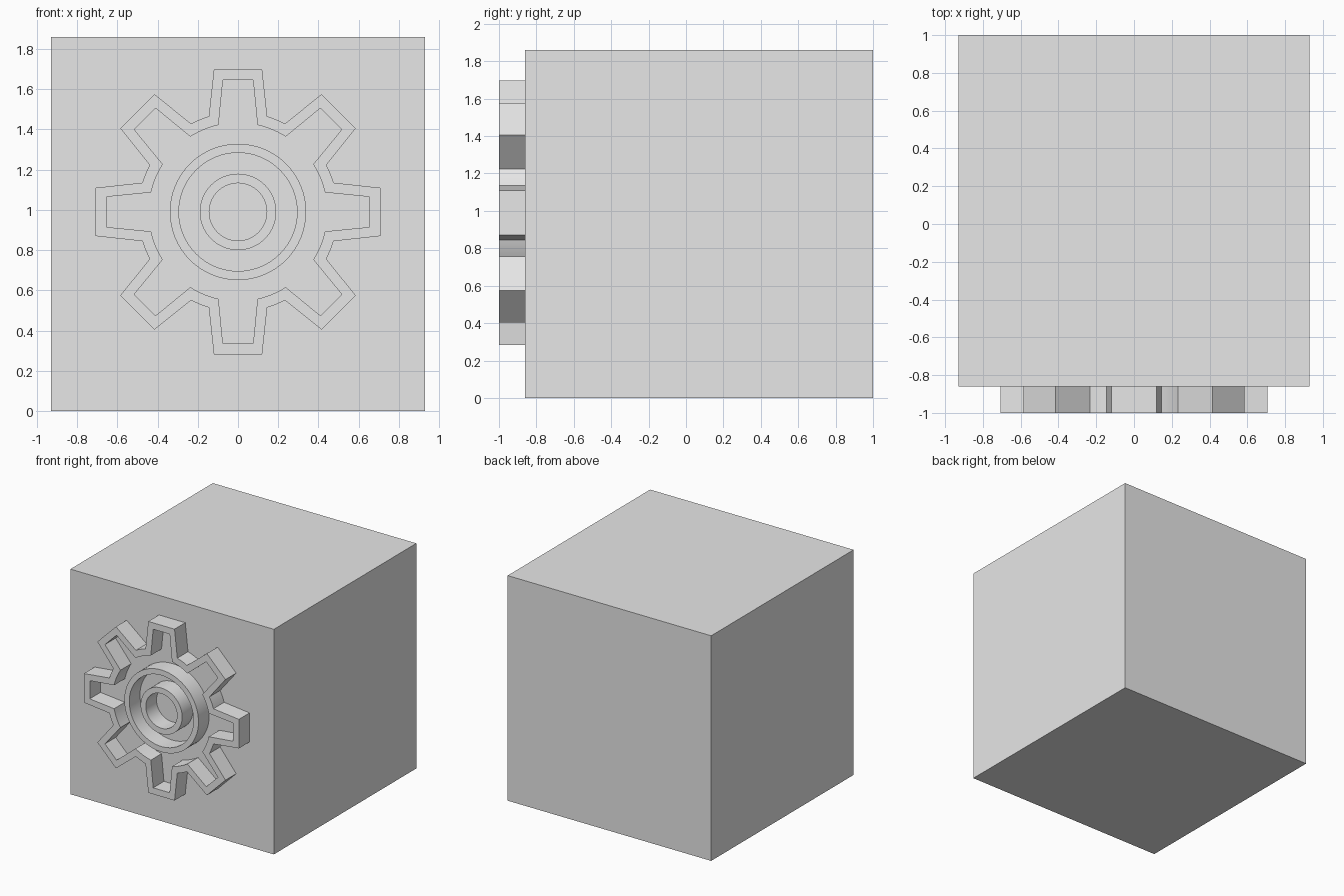
import bpy, bmesh, math

if "Cube" in bpy.data.objects:
    bpy.data.objects.remove(bpy.data.objects["Cube"])

CENTRE_Z = 0.99
FRONT, BACK = -1.0, -0.855   # emblem depth, sunk slightly into the block

grey = bpy.data.materials.new("light_grey")
grey.diffuse_color = (0.8, 0.8, 0.8, 1)
grey.use_nodes = True
grey.node_tree.nodes["Principled BSDF"].inputs["Base Color"].default_value = grey.diffuse_color


def finish(name, bm):
    bmesh.ops.recalc_face_normals(bm, faces=bm.faces)
    mesh = bpy.data.meshes.new(name)
    bm.to_mesh(mesh)
    bm.free()
    mesh.materials.append(grey)
    obj = bpy.data.objects.new(name, mesh)
    bpy.context.collection.objects.link(obj)
    return obj


def band(name, outer, inner):
    """Raised wall between two matching closed outlines."""
    bm = bmesh.new()
    loops = [[bm.verts.new((x, y, CENTRE_Z + z)) for x, z in pts]
             for pts, y in ((outer, FRONT), (inner, FRONT), (inner, BACK), (outer, BACK))]
    n = len(outer)
    for k in range(4):
        a, b = loops[k], loops[(k + 1) % 4]
        for i in range(n):
            j = (i + 1) % n
            bm.faces.new((a[i], a[j], b[j], b[i]))
    obj = finish(name, bm)
    bpy.context.view_layer.objects.active = obj
    obj.select_set(True)
    bpy.ops.object.shade_smooth_by_angle(angle=math.radians(30))
    obj.select_set(False)


def polar(r, a):
    return (r * math.sin(a), r * math.cos(a))


def circle(r, n=64):
    return [polar(r, math.tau * i / n) for i in range(n)]


def gear(tip_r, tip_half, root_r, root_deg, teeth=8, steps=6):
    """Tapered flat-tipped teeth joined by root arcs."""
    pts = []
    pitch, root = math.tau / teeth, math.radians(root_deg)
    for t in range(teeth):
        a = t * pitch
        for u in (-tip_half, tip_half):
            pts.append(polar(math.hypot(tip_r, u), a + math.atan2(u, tip_r)))
        for s in range(steps + 1):
            pts.append(polar(root_r, a + root + (pitch - 2 * root) * s / steps))
    return pts


# Solid block
bm = bmesh.new()
bmesh.ops.create_cube(bm, size=1.86)
bmesh.ops.translate(bm, verts=bm.verts, vec=(0, 0.07, 0.93))
finish("block", bm)

# Gear emblem on the front
band("gear_outline", gear(0.708, 0.12, 0.497, 17), gear(0.655, 0.075, 0.443, 12.65))
band("outer_ring", circle(0.339), circle(0.294))
band("inner_ring", circle(0.19), circle(0.143))
